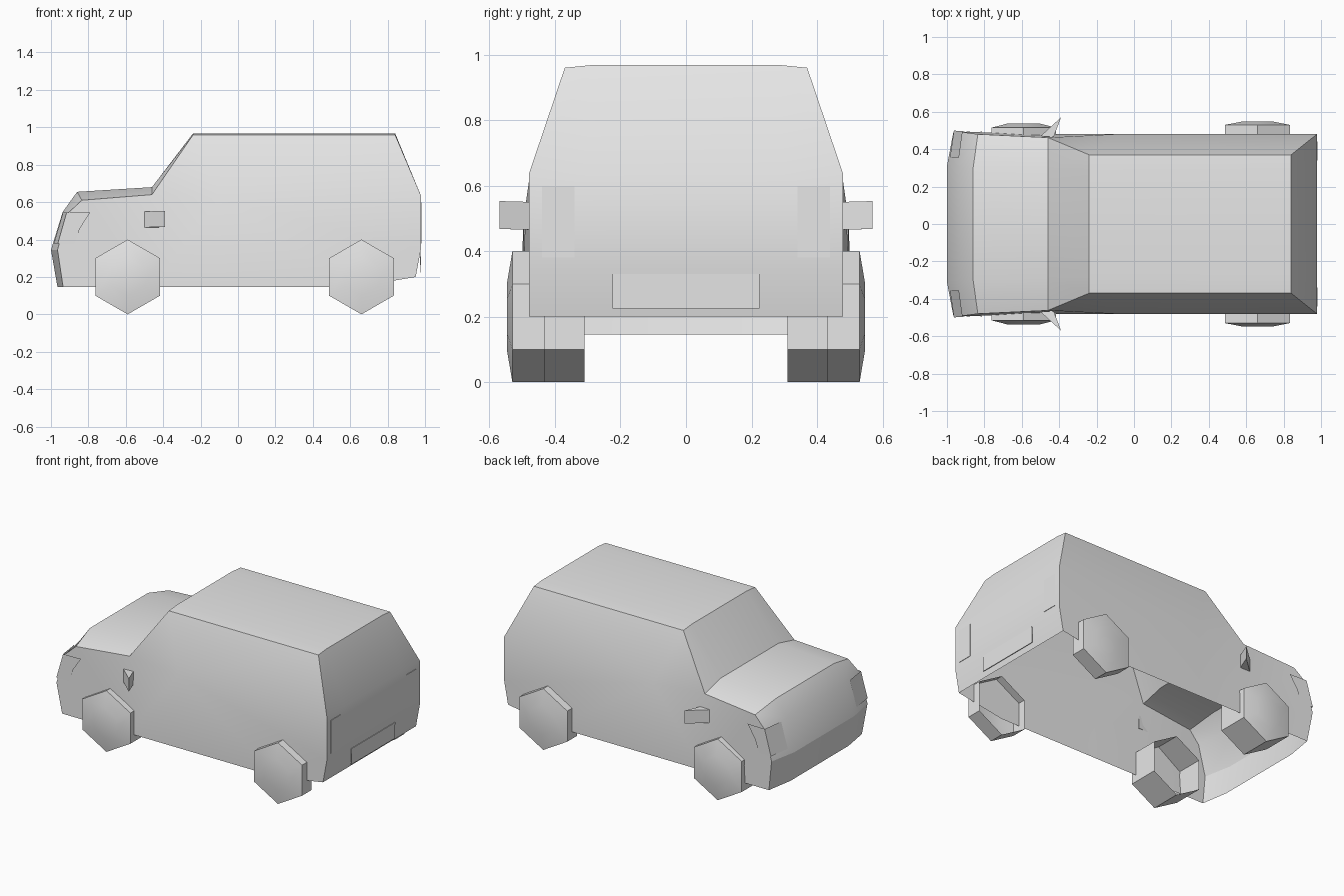
import bpy, bmesh, math

cube = bpy.data.objects.get("Cube")
if cube:
    bpy.data.objects.remove(cube, do_unlink=True)

grey = bpy.data.materials.new("plain_grey")
grey.use_nodes = True
grey.diffuse_color = (0.8, 0.8, 0.8, 1)
grey.node_tree.nodes["Principled BSDF"].inputs["Base Color"].default_value = (0.8, 0.8, 0.8, 1)


def finish(name, bm, angle=25):
    """Turn a bmesh into a smooth-by-angle object."""
    bmesh.ops.remove_doubles(bm, verts=bm.verts, dist=0.0001)
    bmesh.ops.recalc_face_normals(bm, faces=bm.faces)
    mesh = bpy.data.meshes.new(name)
    bm.to_mesh(mesh)
    bm.free()
    mesh.materials.append(grey)
    obj = bpy.data.objects.new(name, mesh)
    bpy.context.collection.objects.link(obj)
    bpy.ops.object.select_all(action='DESELECT')
    obj.select_set(True)
    bpy.context.view_layer.objects.active = obj
    bpy.ops.object.shade_smooth_by_angle(angle=math.radians(angle))
    return obj


def face(bm, points):
    return bm.faces.new([bm.verts.new(p) for p in points])


def flip(points, side):
    return [(x, y * side, z) for x, y, z in points]


def prism(name, base, offset):
    """Extrude a flat outline along an offset."""
    bm = bmesh.new()
    f = face(bm, base)
    top = bmesh.ops.extrude_face_region(bm, geom=[f])["geom"]
    bmesh.ops.translate(bm, vec=offset,
                        verts=[v for v in top if isinstance(v, bmesh.types.BMVert)])
    # keep the starting face so the solid is closed
    if not f.is_valid:
        bm.faces.new([v for v in bm.verts][:len(base)])
    return finish(name, bm)


# Body shell, open underneath: lengthwise profile, inner line and outer edge
inner = [(-.965, .30, .145), (-1, .31, .345), (-.937, .30, .548), (-.86, .30, .655),
         (-.46, .30, .68), (-.24, .28, .968), (.84, .29, .968), (.978, .30, .635),
         (.978, .30, .35), (.95, .30, .20)]
outer = [(-.935, .48, .145), (-.965, .495, .345), (-.91, .49, .54), (-.835, .48, .61),
         (-.46, .462, .64), (-.24, .37, .96), (.84, .37, .96), (.978, .48, .635),
         (.978, .48, .35), (.95, .48, .20)]
belt = (-.10, .48, .62)
sill_front, sill_mid, sill_rear = (-.46, .48, .145), (-.10, .48, .145), (.62, .48, .145)

bm = bmesh.new()
for i in range(len(inner) - 1):
    a, b, c, d = inner[i], inner[i + 1], outer[i + 1], outer[i]
    face(bm, [a, b, flip([b], -1)[0], flip([a], -1)[0]])
    for side in (1, -1):
        face(bm, flip([a, b, c, d], side))
for side in (1, -1):
    # window band, front wing, door and rear quarter
    for outline in ([outer[4], outer[5], belt], [belt, outer[5], outer[6], outer[7]],
                    outer[:5] + [sill_front], [sill_front, outer[4], belt, sill_mid],
                    [sill_mid, belt] + outer[7:] + [sill_rear]):
        face(bm, flip(outline, side))
finish("body_shell", bm)


# Six-sided wheels with a shallow domed face and an open back
def wheel(name, x, side, y_back, y_rim, y_hub):
    bm = bmesh.new()
    rings = []
    for radius, y in ((.2, y_back), (.2, y_rim), (.1, y_hub)):
        rings.append([bm.verts.new((x + radius * math.sin(k * math.pi / 3), y * side,
                                    .2 + radius * math.cos(k * math.pi / 3)))
                      for k in range(6)])
    for r, s in zip(rings, rings[1:]):
        for k in range(6):
            n = (k + 1) % 6
            bm.faces.new((r[k], r[n], s[n], s[k]))
    bm.faces.new(rings[-1])
    finish(name, bm)


for side, label in ((1, "left"), (-1, "right")):
    wheel("front_wheel_" + label, -.59, side, .31, .515, .537)
    wheel("rear_wheel_" + label, .66, side, .43, .53, .547)

    # Headlight plate wrapping round the front corner
    bm = bmesh.new()
    low, high = (-.963, .499, .38), (-.916, .497, .545)
    face(bm, flip([(-.984, .355, .38), low, high, (-.936, .355, .545)], side))
    face(bm, flip([low, (-.875, .495, .38), (-.845, .495, .46),
                   (-.79, .492, .545), high], side))
    finish("headlight_" + label, bm)

    # Wing mirror wedge
    prism("wing_mirror_" + label,
          flip([(-.50, .47, .465), (-.39, .57, .468), (-.43, .465, .465)], side),
          (0, 0, .085))

    # Tail light plate
    prism("tail_light_" + label,
          flip([(.976, .34, .38), (.976, .44, .38), (.976, .44, .597), (.976, .34, .597)], side),
          (.005, 0, 0))

# Rear number panel, sinking into the tail at its top
prism("rear_panel", [(.972, -.225, .225), (.972, .225, .225),
                     (.975, .225, .33), (.975, -.225, .33)], (.004, 0, 0))
